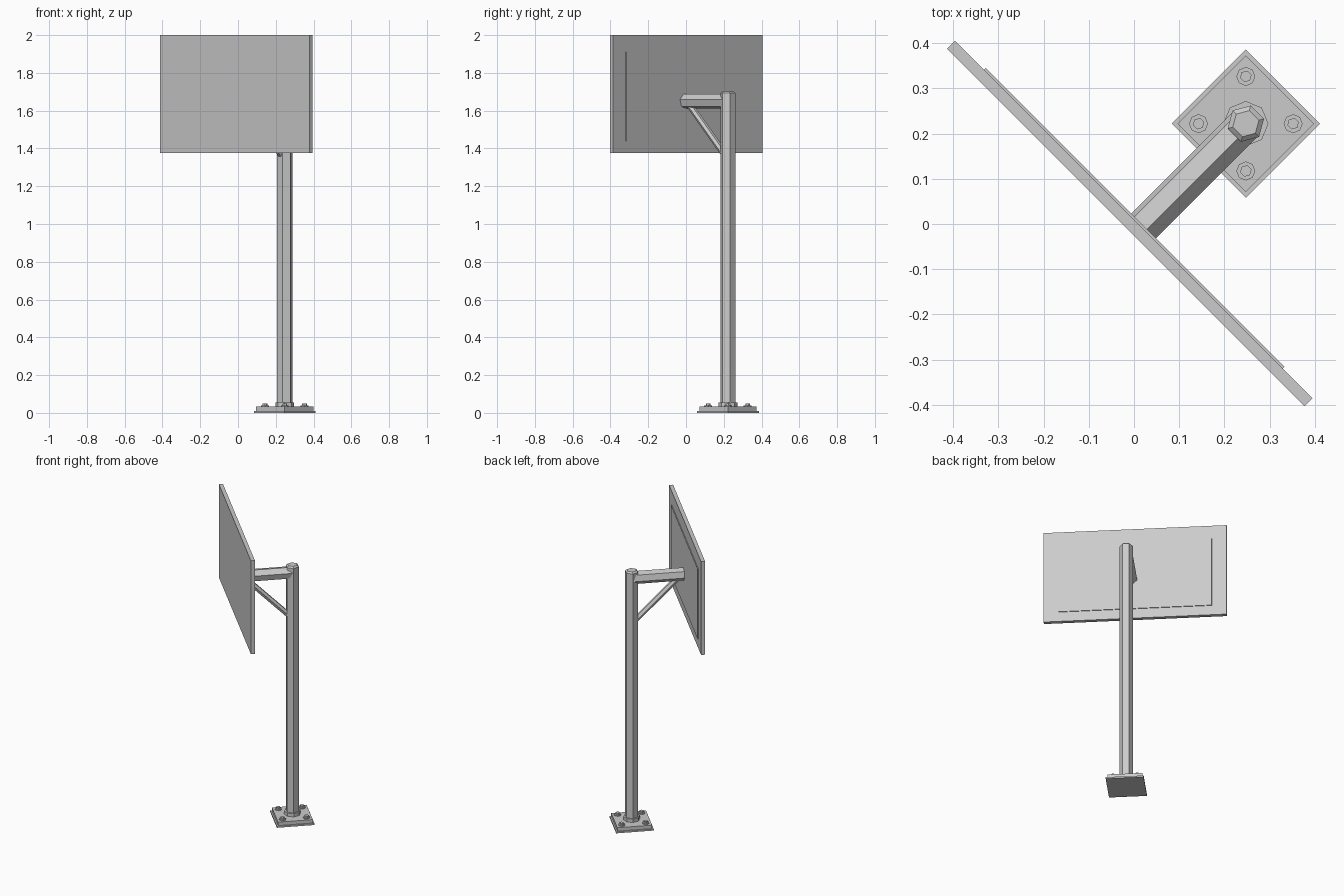
import bpy, bmesh
from math import pi, cos, sin, radians
from mathutils import Vector, Matrix

cube = bpy.data.objects.get("Cube")
if cube:
    bpy.data.objects.remove(cube, do_unlink=True)

steel = bpy.data.materials.new("grey_steel")
steel.use_nodes = True
grey = (0.6, 0.6, 0.6, 1)
steel.diffuse_color = grey
steel.node_tree.nodes["Principled BSDF"].inputs["Base Color"].default_value = grey

# The whole sign is turned an eighth of a circle about the vertical
TURN = Matrix.Rotation(-pi / 4, 4, 'Z')
POLE = Vector((0.018, 0.332, 0))


def finish(name, bm):
    bmesh.ops.recalc_face_normals(bm, faces=bm.faces)
    mesh = bpy.data.meshes.new(name)
    bm.to_mesh(mesh)
    bm.free()
    mesh.materials.append(steel)
    obj = bpy.data.objects.new(name, mesh)
    obj.matrix_world = TURN
    bpy.context.collection.objects.link(obj)
    return obj


def box(name, low, high):
    low, high = Vector(low), Vector(high)
    bm = bmesh.new()
    bmesh.ops.create_cube(bm, size=1)
    bmesh.ops.scale(bm, vec=high - low, verts=bm.verts)
    bmesh.ops.translate(bm, vec=(low + high) / 2, verts=bm.verts)
    return finish(name, bm)


def prism(name, base, axis, side, sections, sides=6, roll=0):
    """Rings of (distance along axis, radius), starting from the side direction."""
    axis, side = Vector(axis).normalized(), Vector(side)
    up = axis.cross(side)
    bm = bmesh.new()
    rings = []
    for dist, rad in sections:
        angles = [radians(roll) + 2 * pi * i / sides for i in range(sides)]
        rings.append([bm.verts.new(base + axis * dist + (side * cos(a) + up * sin(a)) * rad)
                      for a in angles])
    for a, b in zip(rings, rings[1:]):
        for i in range(sides):
            j = (i + 1) % sides
            bm.faces.new((a[i], a[j], b[j], b[i]))
    bm.faces.new(rings[0])
    bm.faces.new(rings[-1])
    return finish(name, bm)


# Sign board with a raised panel on its back
box("board", (-0.567, -0.018, 1.375), (0.552, 0.007, 2.0))
box("back_panel", (-0.476, 0.004, 1.44), (0.459, 0.012, 1.91))

# Stepped square base
for name, half, low, high in (("base_flange", 0.116, 0, 0.01),
                              ("base_plate", 0.107, 0.01, 0.033)):
    box(name, POLE + Vector((-half, -half, low)), POLE + Vector((half, half, high)))

# Hexagonal post with chamfered top, and its collar
Z, X = (0, 0, 1), (1, 0, 0)
prism("post", POLE, Z, X, [(0.03, 0.0415), (1.693, 0.0415), (1.702, 0.03)])
prism("post_collar", POLE, Z, X, [(0.03, 0.05), (0.055, 0.05)], sides=8)

# Anchor bolts with washers
for sx in (-1, 1):
    for sy in (-1, 1):
        foot = POLE + Vector((sx * 0.074, sy * 0.074, 0))
        place = ("front" if sy < 0 else "back") + ("_right" if sx < 0 else "_left")
        prism("washer_" + place, foot, Z, X, [(0.03, 0.021), (0.04, 0.021)], sides=8)
        prism("bolt_" + place, foot, Z, X, [(0.035, 0.013), (0.05, 0.013)])

# Arm from post to board, and the diagonal brace under it
prism("arm", POLE + Vector((0, 0, 1.65)), (0, -1, 0), X, [(0, 0.04), (0.323, 0.04)], roll=-45)
prism("brace", Vector((POLE.x, 0.32, 1.355)), (0, -1, 1), X, [(0, 0.018), (0.40, 0.018)])
